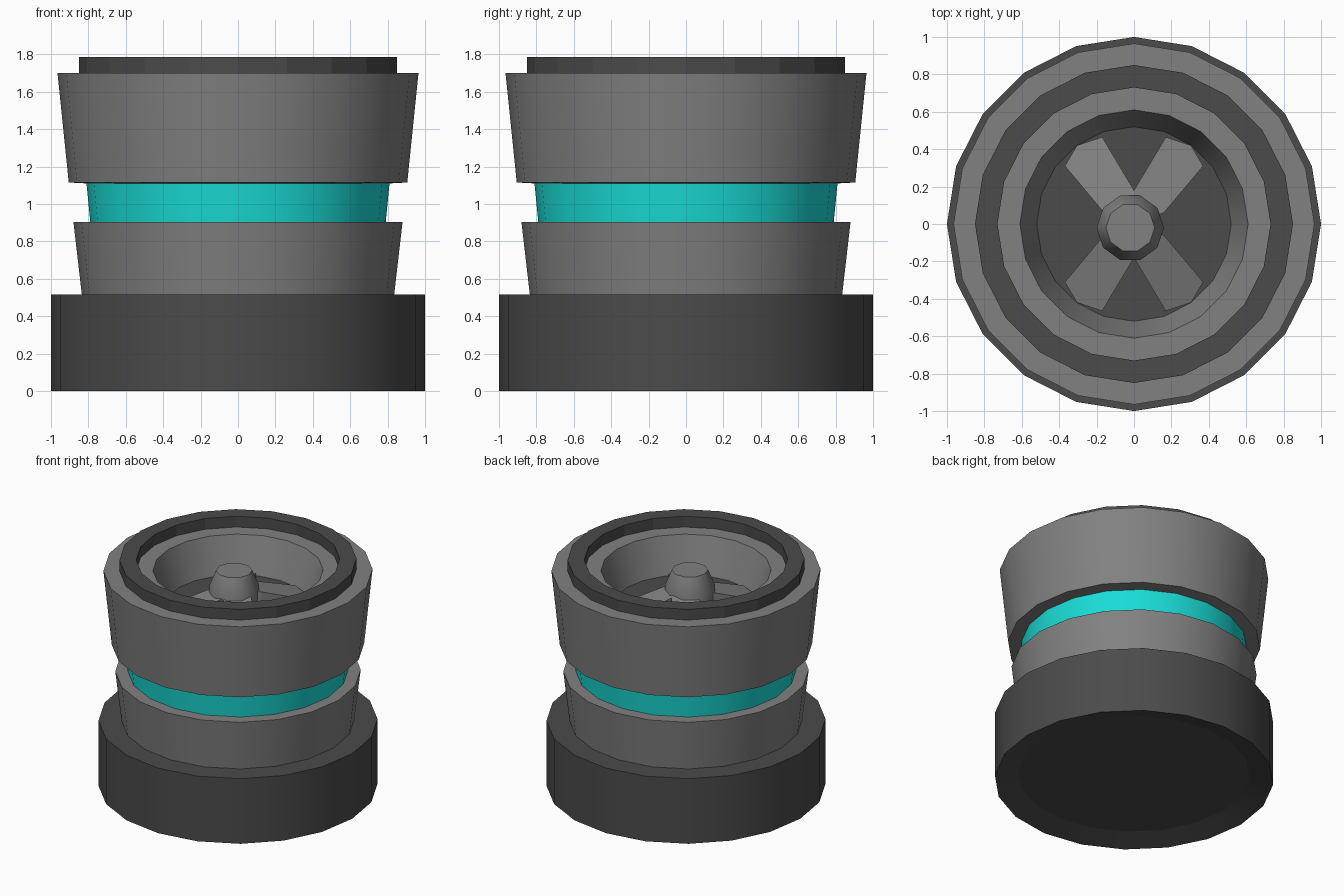
import bpy, bmesh
from math import cos, sin, pi, radians

if "Cube" in bpy.data.objects:
    bpy.data.objects.remove(bpy.data.objects["Cube"])


def material(name, rgb):
    m = bpy.data.materials.new(name)
    m.diffuse_color = (*rgb, 1)
    m.use_nodes = True
    m.node_tree.nodes["Principled BSDF"].inputs["Base Color"].default_value = m.diffuse_color
    return m


DARK = material("dark_grey", (0.07, 0.07, 0.07))
GREY = material("mid_grey", (0.22, 0.22, 0.22))
TEAL = material("teal", (0.01, 0.72, 0.68))


def finish(name, bm, mat, smooth=True):
    bmesh.ops.recalc_face_normals(bm, faces=bm.faces)
    me = bpy.data.meshes.new(name)
    bm.to_mesh(me)
    bm.free()
    ob = bpy.data.objects.new(name, me)
    bpy.context.collection.objects.link(ob)
    me.materials.append(mat)
    if smooth:
        bpy.ops.object.select_all(action='DESELECT')
        ob.select_set(True)
        bpy.context.view_layer.objects.active = ob
        bpy.ops.object.shade_smooth_by_angle(angle=radians(40))
    return ob


def lathe(name, profile, mat, sides=20, caps=False, loop=False, smooth=True, centre=(0, 0)):
    """Turn an (r, z) profile round the z axis; optionally cap its ends or close it into a ring."""
    bm = bmesh.new()
    rings = [[bm.verts.new((centre[0] + r * cos(2 * pi * i / sides),
                            centre[1] + r * sin(2 * pi * i / sides), z))
              for i in range(sides)] for r, z in profile]
    pairs = list(zip(rings, rings[1:]))
    if loop:
        pairs.append((rings[-1], rings[0]))
    for a, b in pairs:
        for i in range(sides):
            j = (i + 1) % sides
            bm.faces.new((a[i], a[j], b[j], b[i]))
    if caps:
        bm.faces.new(rings[0])
        bm.faces.new(rings[-1])
    return finish(name, bm, mat, smooth)


# Heavy base with a shallow dished underside
lathe("base", [(0.83, 0.05), (1, 0), (1, 0.515), (0.83, 0.515)], DARK)
lathe("base_underside", [(0.83, 0.05), (0.0001, 0.05)], DARK)

# Lower band, glowing waist and flared upper band
lathe("lower_band", [(0.835, 0.515), (0.88, 0.905), (0.79, 0.905)], GREY)
lathe("waist_band", [(0.79, 0.905), (0.81, 1.11)], TEAL)
lathe("upper_band", [(0.81, 1.11), (0.905, 1.115), (0.965, 1.70), (0.61, 1.70), (0.52, 1.42)], GREY)

# Raised rim on the top and the floor of the bowl
lathe("top_rim", [(0.85, 1.69), (0.85, 1.785), (0.73, 1.785), (0.73, 1.69)], DARK,
      loop=True, smooth=False)
lathe("bowl_floor", [(0.52, 1.42), (0.0001, 1.42)], DARK)

# Central hub
lathe("hub", [(0.18, 1.42), (0.18, 1.58), (0.13, 1.70)], GREY, sides=10, caps=True,
      centre=(-0.02, -0.02))

# Four spokes sloping down from the hub to the bowl edge
outline = [(0.0, 0.0), (0.0, 0.18), (0.17, 0.465), (0.305, 0.42), (0.37, 0.31), (0.16, 0.06)]
for k, (sx, sy) in enumerate([(1, 1), (-1, 1), (-1, -1), (1, -1)]):
    bm = bmesh.new()
    low, high = [], []
    for x, y in outline:
        along = 0.6 * x + 0.8 * y
        low.append(bm.verts.new((sx * x, sy * y, 1.415)))
        high.append(bm.verts.new((sx * x, sy * y, 1.59 - 0.3 * along)))
    bm.faces.new(low)
    bm.faces.new(high)
    for i in range(len(outline)):
        j = (i + 1) % len(outline)
        bm.faces.new((low[i], low[j], high[j], high[i]))
    finish(f"spoke_{k + 1}", bm, GREY, smooth=False)
